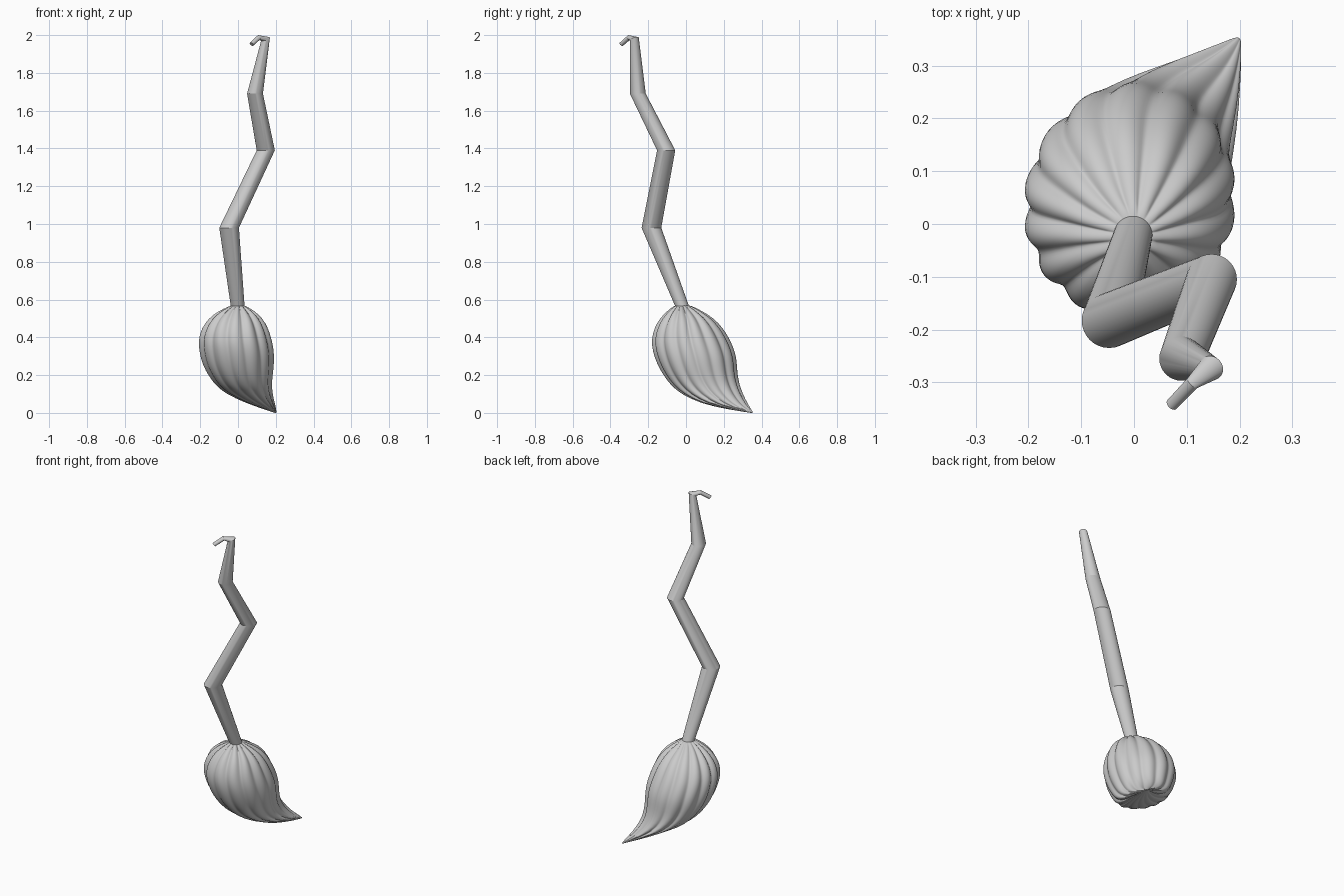
import bpy, bmesh, math
from mathutils import Vector

if "Cube" in bpy.data.objects:
    bpy.data.objects.remove(bpy.data.objects["Cube"])


def loft(name, rings, sharp):
    """Skin a list of equal-length point rings, cap both ends, shade smooth."""
    bm = bmesh.new()
    loops = [[bm.verts.new(p) for p in ring] for ring in rings]
    n = len(loops[0])
    for a, b in zip(loops, loops[1:]):
        for i in range(n):
            j = (i + 1) % n
            bm.faces.new((a[i], a[j], b[j], b[i]))
    bm.faces.new(loops[0])
    bm.faces.new(loops[-1])
    bmesh.ops.recalc_face_normals(bm, faces=bm.faces)
    mesh = bpy.data.meshes.new(name)
    bm.to_mesh(mesh)
    bm.free()
    ob = bpy.data.objects.new(name, mesh)
    bpy.context.collection.objects.link(ob)
    bpy.ops.object.select_all(action='DESELECT')
    ob.select_set(True)
    bpy.context.view_layer.objects.active = ob
    bpy.ops.object.shade_smooth_by_angle(angle=math.radians(sharp))
    return ob


def circle(centre, radius, normal, n=32):
    """Circle whose first axis stays fixed, so rings never twist."""
    u = Vector((1, -1, 0)).normalized()
    v = Vector(normal).cross(u).normalized()
    return [Vector(centre) + radius * (u * math.cos(t) + v * math.sin(t))
            for t in (2 * math.pi * i / n for i in range(n))]


# Crooked handle: centre, radius, ring direction
UP = (0, 0, 1)
joints = [
    ((0.00, -0.015, 0.55), 0.036, UP),
    ((-0.047, -0.183, 0.98), 0.052, UP),
    ((0.147, -0.105, 1.39), 0.048, UP),
    ((0.09, -0.255, 1.69), 0.042, UP),
    ((0.146, -0.273, 1.98), 0.024, (-0.3, -0.3, 0.9)),
    ((0.11, -0.302, 1.987), 0.013, (-0.7, -0.7, -0.25)),
    ((0.072, -0.342, 1.952), 0.012, (-0.5, -0.5, -0.6)),
]
loft("handle", [circle(*j) for j in joints], 22)

# Gathered bristle bundle: z, x min, x max, y min, y max, pleat depth
sections = [
    (0.570, -0.036, 0.036, -0.055, 0.021, 0.04),
    (0.560, -0.055, 0.050, -0.070, 0.040, 0.12),
    (0.540, -0.100, 0.085, -0.095, 0.080, 0.12),
    (0.500, -0.155, 0.130, -0.135, 0.145, 0.08),
    (0.450, -0.190, 0.158, -0.163, 0.190, 0.06),
    (0.400, -0.207, 0.175, -0.177, 0.222, 0.05),
    (0.350, -0.208, 0.187, -0.177, 0.246, 0.045),
    (0.300, -0.200, 0.192, -0.165, 0.262, 0.04),
    (0.250, -0.185, 0.190, -0.145, 0.267, 0.04),
    (0.200, -0.158, 0.184, -0.117, 0.270, 0.04),
    (0.150, -0.123, 0.179, -0.080, 0.280, 0.045),
    (0.100, -0.065, 0.183, -0.025, 0.298, 0.05),
    (0.050, 0.048, 0.195, 0.080, 0.323, 0.06),
    (0.020, 0.135, 0.202, 0.215, 0.343, 0.06),
    (0.003, 0.187, 0.204, 0.325, 0.355, 0.0),
    (0.000, 0.194, 0.202, 0.342, 0.353, 0.0),
]
PLEATS, SEGMENTS = 14, 112
rings = []
for z, x0, x1, y0, y1, depth in sections:
    ring = []
    for i in range(SEGMENTS):
        t = 2 * math.pi * i / SEGMENTS
        # rounded lobes with narrower grooves, slightly irregular
        lobe = abs(math.sin(PLEATS / 2 * t + 0.3 * math.sin(2 * t))) ** 0.8
        s = 1 + depth * (2 * lobe - 1.6)
        ring.append(((x0 + x1) / 2 + (x1 - x0) / 2 * s * math.cos(t),
                     (y0 + y1) / 2 + (y1 - y0) / 2 * s * math.sin(t), z))
    rings.append(ring)
bristles = loft("bristles", rings, 180)
bristles.modifiers.new("smooth", 'SUBSURF').levels = 1
bristles.modifiers["smooth"].render_levels = 1
